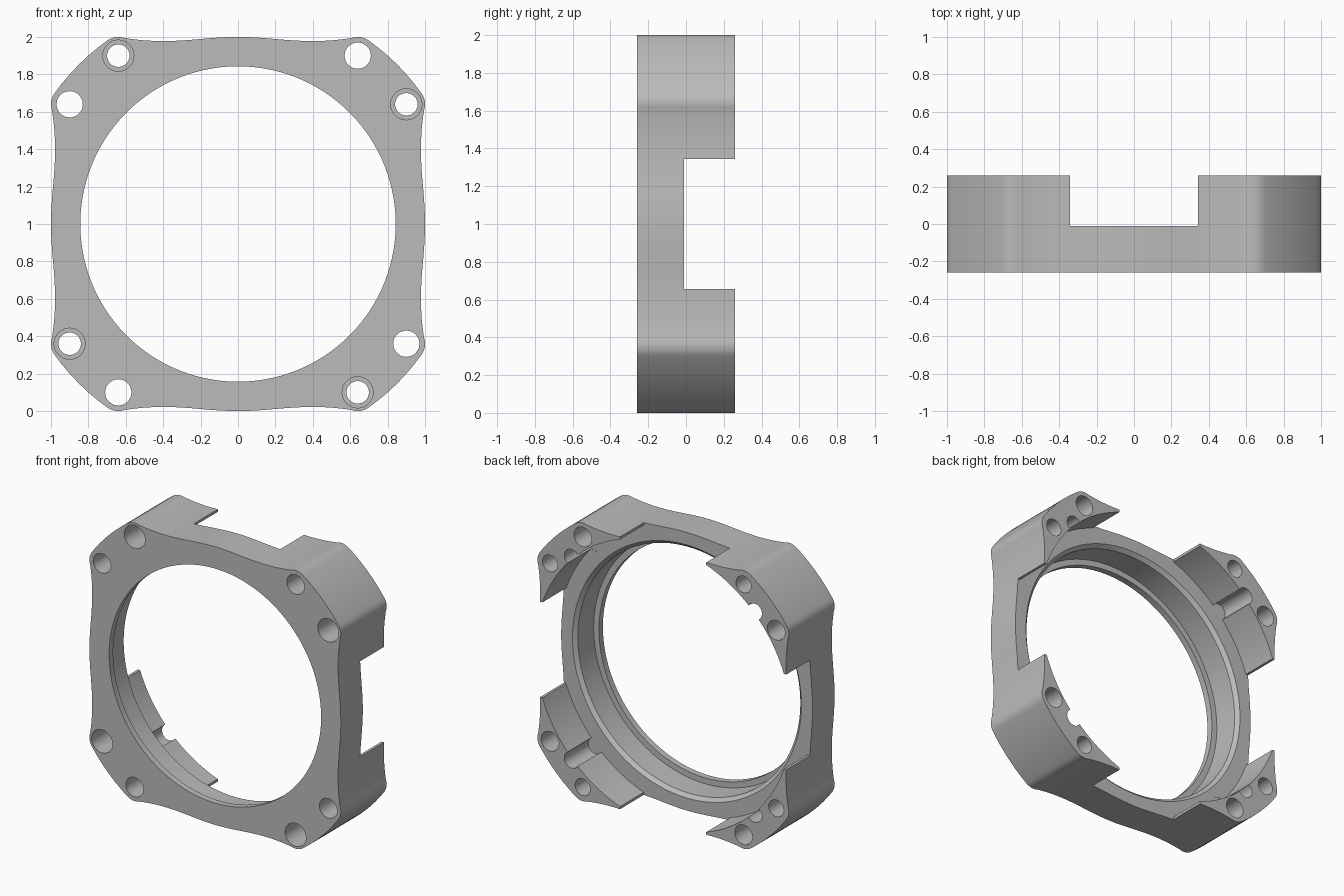
import bpy, bmesh, math
from mathutils import Matrix, Vector

cube = bpy.data.objects.get("Cube")
if cube:
    bpy.data.objects.remove(cube, do_unlink=True)

FRONT, BACK, LEDGE = -0.26, 0.26, -0.01
HOLE = Vector((0.64, 0.90))
OUTER = HOLE.length + 0.10
NOTCH = 0.343

grey = bpy.data.materials.new("satin_grey")
grey.use_nodes = True
colour = (0.5, 0.5, 0.5, 1)
grey.diffuse_color = colour
grey.node_tree.nodes["Principled BSDF"].inputs["Base Color"].default_value = colour


def add_object(name, bm):
    bmesh.ops.recalc_face_normals(bm, faces=bm.faces)
    mesh = bpy.data.meshes.new(name)
    bm.to_mesh(mesh)
    bm.free()
    mesh.materials.append(grey)
    obj = bpy.data.objects.new(name, mesh)
    bpy.context.collection.objects.link(obj)
    return obj


def arc(cx, cz, r, start, end, n):
    """Points along a circular arc, angles in degrees."""
    angles = [math.radians(start + (end - start) * i / n) for i in range(n + 1)]
    return [Vector((cx + r * math.cos(a), cz + r * math.sin(a))) for a in angles]


def lathe(name, profile, x=0, z=1, sides=48):
    """Closed solid turned around an axis along y; profile is (radius, y)."""
    bm = bmesh.new()
    rings = []
    for r, y in profile:
        rings.append([bm.verts.new((x + p.x, y, z + p.y))
                      for p in arc(0, 0, r, 0, 360, sides)[:-1]])
    for a, b in zip(rings, rings[1:]):
        for i in range(sides):
            j = (i + 1) % sides
            bm.faces.new((a[i], a[j], b[j], b[i]))
    bm.faces.new(rings[0])
    bm.faces.new(rings[-1])
    return add_object(name, bm)


def box(name, size, centre):
    bm = bmesh.new()
    bmesh.ops.create_cube(bm, size=1, matrix=Matrix.Translation(centre) @ Matrix.Diagonal((*size, 1)))
    return add_object(name, bm)


def wave(t):
    """Height of the gently waved side at distance t from its middle."""
    t = abs(t)
    if t < 0.4:
        return 0.989 + 0.011 * math.cos(math.pi * t / 0.4)
    return 0.978 + 0.022 * ((t - 0.4) / 0.24) ** 2


# Outline: waved sides, rounded shoulders and large corner arcs
lean = math.degrees(math.atan2(HOLE.y, HOLE.x))
side = arc(HOLE.x, HOLE.y, 0.1, lean, 100, 10)
side += [Vector((0.6 - 0.03 * i, wave(0.6 - 0.03 * i))) for i in range(41)]
side += arc(-HOLE.x, HOLE.y, 0.1, 80, 180 - lean, 10)
side += arc(0, 0, OUTER, 180 - lean, 90 + lean, 14)[1:-1]
outline = [Matrix.Rotation(math.pi / 2 * k, 2) @ p for k in range(4) for p in side]

bm = bmesh.new()
face = bm.faces.new([bm.verts.new((p.x, FRONT, p.y + 1)) for p in outline])
grown = bmesh.ops.extrude_face_region(bm, geom=[face])["geom"]
bmesh.ops.translate(bm, vec=(0, BACK - FRONT, 0),
                    verts=[v for v in grown if isinstance(v, bmesh.types.BMVert)])
frame = add_object("mounting_frame", bm)

# Stepped bore with front lip, chamfered ledge and wide rear recess
cutters = [lathe("bore_cutter", [
    (0.843, -0.5), (0.843, -0.215), (0.885, -0.215), (0.885, -0.035),
    (0.91, LEDGE), (1.02, LEDGE), (1.02, 0.5)], sides=160)]

# Rear notches that leave four corner tabs
depth = 0.5 - LEDGE
middle = (0, LEDGE + depth / 2, 1)
cutters.append(box("upright_notch_cutter", (2 * NOTCH, depth, 3), middle))
cutters.append(box("level_notch_cutter", (3, depth, 2 * NOTCH), middle))

# Plain hole, counterbored hole and half-round groove at each corner
for k in range(4):
    turn = Matrix.Rotation(math.pi / 2 * k, 2)
    plain = turn @ HOLE
    stepped = turn @ Vector((HOLE.y, HOLE.x))
    groove = turn @ Vector((1, 1)).normalized() * 1.03
    cutters.append(lathe("plain_hole_cutter", [(0.07, -0.5), (0.07, 0.5)],
                         plain.x, plain.y + 1))
    cutters.append(lathe("stepped_hole_cutter",
                         [(0.083, -0.5), (0.083, 0), (0.06, 0), (0.06, 0.5)],
                         stepped.x, stepped.y + 1))
    cutters.append(lathe("groove_cutter", [(0.058, LEDGE - 0.002), (0.058, 0.5)],
                         groove.x, groove.y + 1))

bpy.ops.object.select_all(action="DESELECT")
frame.select_set(True)
bpy.context.view_layer.objects.active = frame
for cutter in cutters:
    cutter.hide_render = True
    mod = frame.modifiers.new("cut", "BOOLEAN")
    mod.operation = "DIFFERENCE"
    mod.solver = "EXACT"
    mod.object = cutter
    bpy.ops.object.modifier_apply(modifier=mod.name)
    bpy.data.objects.remove(cutter, do_unlink=True)

bpy.ops.object.shade_smooth_by_angle(angle=math.radians(30))
